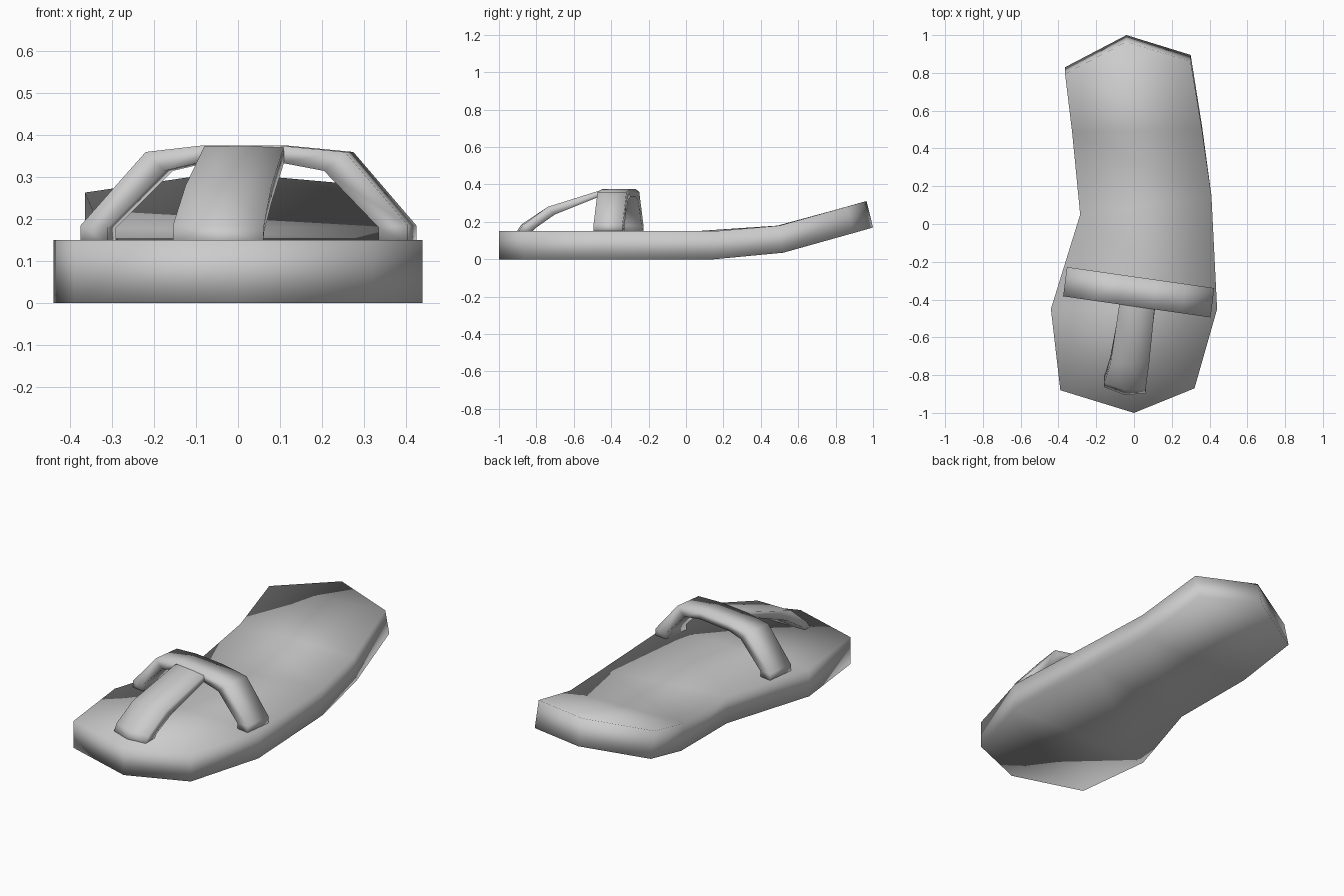
import bpy
import bmesh

cube = bpy.data.objects.get("Cube")
if cube:
    bpy.data.objects.remove(cube, do_unlink=True)

grey = bpy.data.materials.new("plain_grey")
grey.use_nodes = True
colour = (0.6, 0.6, 0.6, 1)
grey.diffuse_color = colour
grey.node_tree.nodes["Principled BSDF"].inputs["Base Color"].default_value = colour


def loft(name, rings):
    """Skin a row of matching rings, close both ends and shade smooth."""
    bm = bmesh.new()
    loops = [[bm.verts.new(p) for p in ring] for ring in rings]
    for a, b in zip(loops, loops[1:]):
        n = len(a)
        for i in range(n):
            j = (i + 1) % n
            bm.faces.new((a[i], a[j], b[j], b[i]))
    bm.faces.new(loops[0])
    bm.faces.new(loops[-1])
    # collapse pointed toe and heel rings to single edges
    bmesh.ops.remove_doubles(bm, verts=bm.verts, dist=0.0005)
    bmesh.ops.recalc_face_normals(bm, faces=bm.faces)
    mesh = bpy.data.meshes.new(name)
    bm.to_mesh(mesh)
    bm.free()
    mesh.materials.append(grey)
    mesh.shade_smooth()
    obj = bpy.data.objects.new(name, mesh)
    bpy.context.collection.objects.link(obj)
    return obj


# Sole: each station is right x, y / left x, y of the foot outline,
# bottom heights on both sides, and the backward lean of the top edge
THICK = 0.15
stations = [
    (-0.39, -0.88, 0.32, -0.87, 0, 0, 0),
    (-0.44, -0.45, 0.44, -0.45, 0, 0, 0),
    (-0.285, 0.05, 0.41, 0.15, 0, 0, 0),
    (-0.328, 0.51, 0.36, 0.52, 0.035, 0.035, 0.02),
    (-0.365, 0.83, 0.30, 0.895, 0.122, 0.14, 0.035),
]


def sole_ring(xa, ya, xb, yb, za, zb, lean):
    h = THICK - lean * 0.25
    return [(xa, ya, za), (xb, yb, zb),
            (xb, yb - lean, zb + h), (xa, ya - lean, za + h)]


toe = sole_ring(0, -1, 0, -1, 0, 0, 0)
heel = sole_ring(-0.04, 1, -0.04, 1, 0.17, 0.17, 0.035)
sole = loft("sole", [toe] + [sole_ring(*s) for s in stations] + [heel])

# Instep band: outer and inner points of the arch, set slightly askew
arch = [
    ((-0.365, 0.14), (-0.30, 0.14)),
    ((-0.365, 0.185), (-0.30, 0.18)),
    ((-0.21, 0.36), (-0.165, 0.315)),
    ((-0.08, 0.375), (-0.08, 0.335)),
    ((0.11, 0.375), (0.11, 0.335)),
    ((0.265, 0.36), (0.215, 0.315)),
    ((0.415, 0.185), (0.345, 0.18)),
    ((0.415, 0.14), (0.345, 0.14)),
]


def band_ring(outer, inner):
    ring = []
    for (x, z), back in ((outer, 0), (outer, 1), (inner, 1), (inner, 0)):
        y = (-0.28 if back else -0.435) - 0.143 * x
        ring.append((x + (0.01 if back else -0.01), y, z))
    return ring


loft("instep_band", [band_ring(*a) for a in arch])

# Toe strap: left x, right x, top y, top z, underside y, underside z
strap = [
    (-0.075, 0.105, -0.36, 0.374, -0.36, 0.336),
    (-0.08, 0.11, -0.44, 0.374, -0.46, 0.336),
    (-0.125, 0.08, -0.74, 0.28, -0.70, 0.24),
    (-0.155, 0.062, -0.87, 0.185, -0.80, 0.17),
    (-0.155, 0.06, -0.90, 0.14, -0.83, 0.14),
]


def strap_ring(xa, xb, y, z, yu, zu):
    mid = xa + (xb - xa) * 0.5
    skew = 0.03 if z < 0.2 else 0
    return [(xa, y + skew, z), (mid, y - skew / 3, z), (xb, y, z),
            (xb, yu, zu), (xa, yu, zu)]


loft("toe_strap", [strap_ring(*s) for s in strap])
